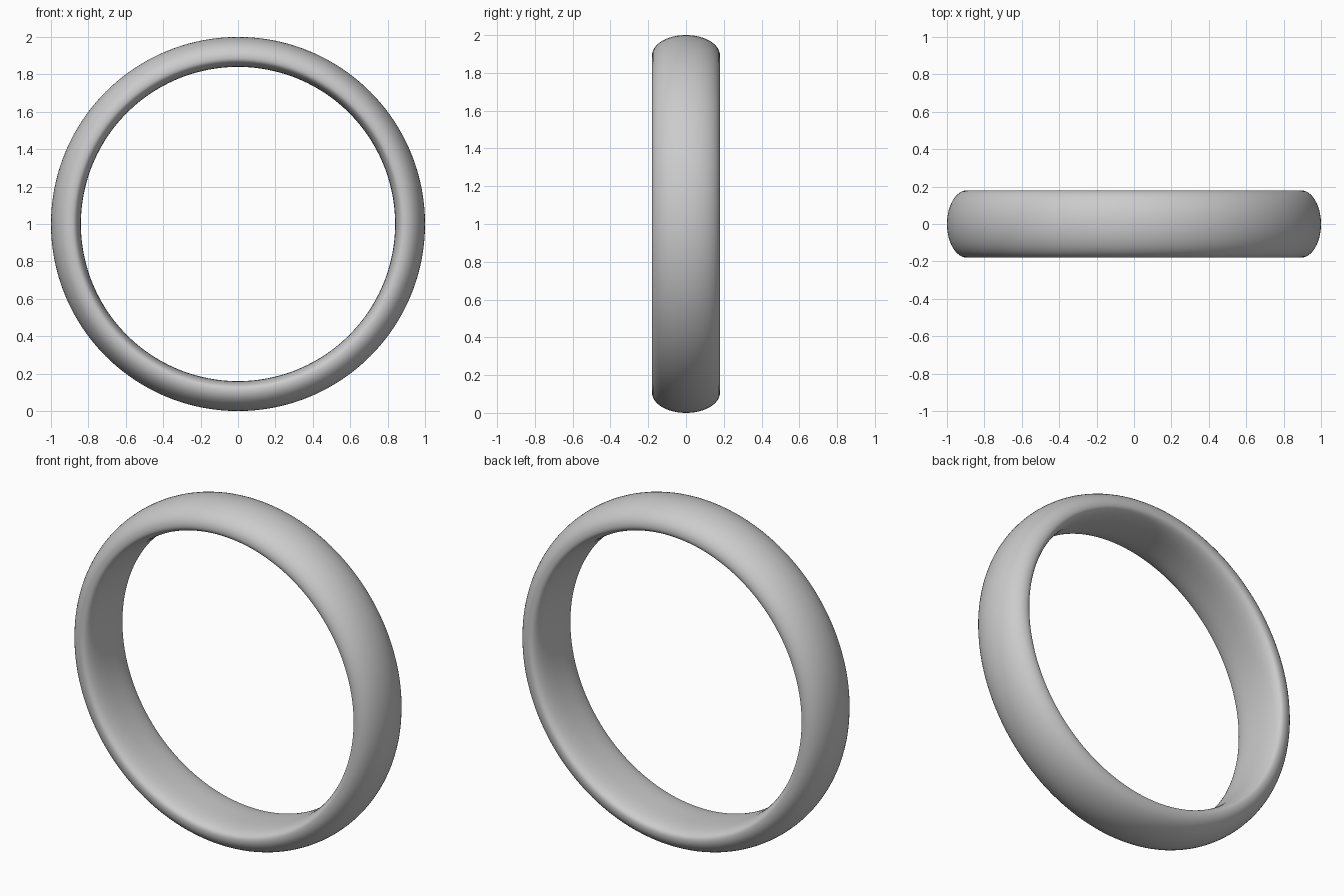
import bpy, bmesh
from math import sin, cos, pi, copysign

if "Cube" in bpy.data.objects:
    bpy.data.objects.remove(bpy.data.objects["Cube"])

SEGMENTS, PROFILE = 192, 48
EDGE_R, HALF_WIDTH = 0.893, 0.18      # radius of the widest point, half band width
OUTER, INNER = 0.107, 0.053           # outward dome height, inward bulge


def profile_point(a):
    """Domed outside (ellipse), flatter comfort-fit inside (superellipse)."""
    c, s = cos(a), sin(a)
    if c >= 0:
        return EDGE_R + OUTER * c, HALF_WIDTH * s
    p = 2 / 2.7
    return EDGE_R - INNER * abs(c) ** p, HALF_WIDTH * copysign(abs(s) ** p, s)


# Band: cross-section swept round the y axis
bm = bmesh.new()
section = [profile_point(2 * pi * i / PROFILE) for i in range(PROFILE)]
rings = []
for j in range(SEGMENTS):
    t = 2 * pi * j / SEGMENTS
    rings.append([bm.verts.new((r * cos(t), y, 1 + r * sin(t))) for r, y in section])
for j in range(SEGMENTS):
    a, b = rings[j], rings[(j + 1) % SEGMENTS]
    for i in range(PROFILE):
        k = (i + 1) % PROFILE
        bm.faces.new((a[i], a[k], b[k], b[i])).smooth = True
bmesh.ops.recalc_face_normals(bm, faces=bm.faces)

mesh = bpy.data.meshes.new("ring_band")
bm.to_mesh(mesh)
bm.free()
bpy.context.collection.objects.link(bpy.data.objects.new("ring_band", mesh))
